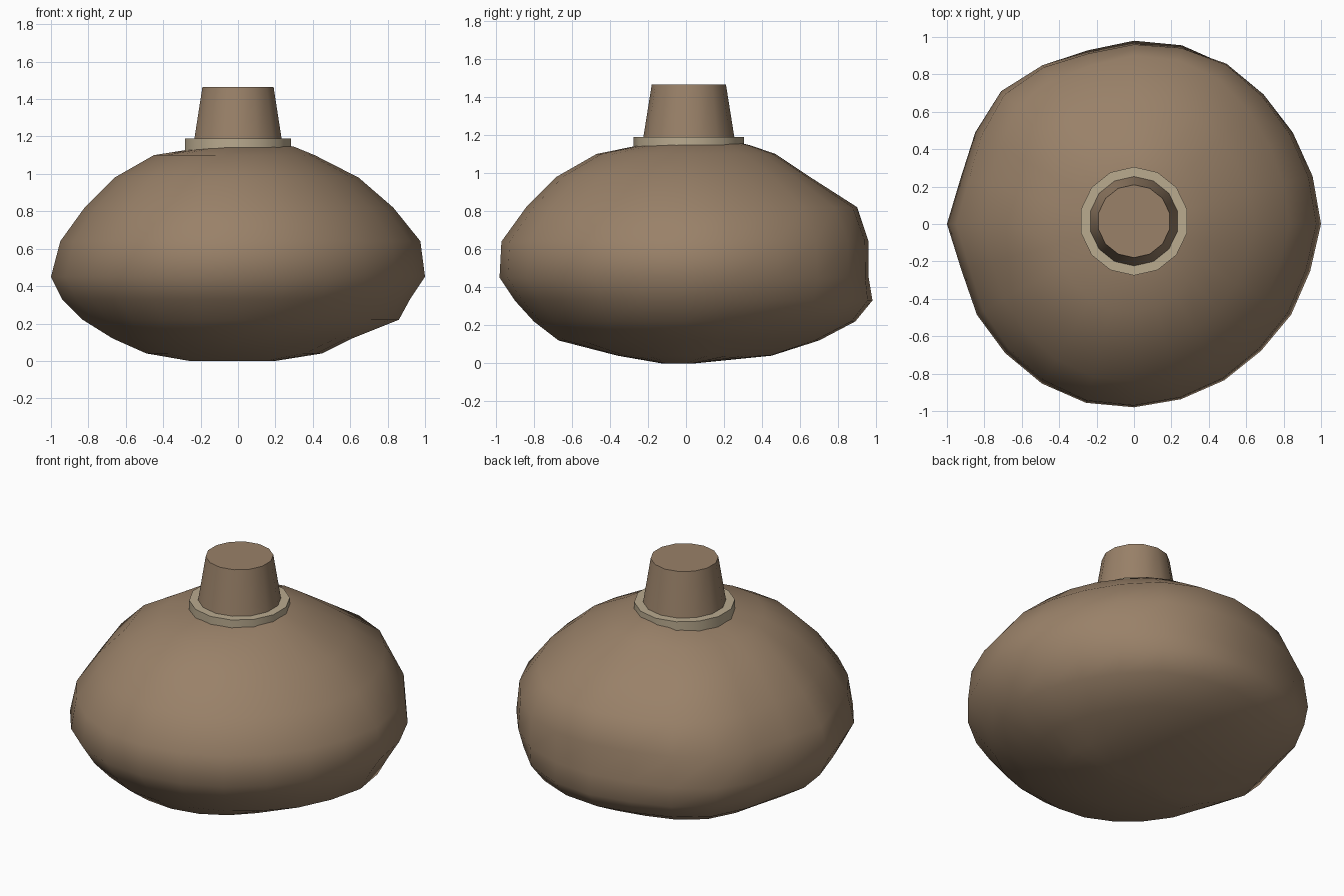
import bpy, bmesh, math

cube = bpy.data.objects.get("Cube")
if cube:
    bpy.data.objects.remove(cube, do_unlink=True)


def material(name, color):
    m = bpy.data.materials.new(name)
    m.use_nodes = True
    m.diffuse_color = (*color, 1)
    m.node_tree.nodes["Principled BSDF"].inputs["Base Color"].default_value = (*color, 1)
    return m


def loft(name, rings, mat, angle):
    """Skin a stack of closed rings, cap both ends and shade smooth."""
    bm = bmesh.new()
    loops = [[bm.verts.new(p) for p in ring] for ring in rings]
    for low, high in zip(loops, loops[1:]):
        for i in range(len(low)):
            j = (i + 1) % len(low)
            bm.faces.new((low[i], low[j], high[j], high[i]))
    bm.faces.new(loops[0])
    bm.faces.new(loops[-1])
    bmesh.ops.recalc_face_normals(bm, faces=bm.faces)
    mesh = bpy.data.meshes.new(name)
    bm.to_mesh(mesh)
    bm.free()
    mesh.materials.append(mat)
    obj = bpy.data.objects.new(name, mesh)
    bpy.context.collection.objects.link(obj)
    bpy.ops.object.select_all(action="DESELECT")
    obj.select_set(True)
    bpy.context.view_layer.objects.active = obj
    bpy.ops.object.shade_smooth_by_angle(angle=math.radians(angle))


sackcloth = material("sackcloth brown", (0.32, 0.22, 0.14))
cord = material("pale cord", (0.49, 0.405, 0.275))

# Lumpy sack: height, then reach to the right, left, front and back
PROFILE = [
    (0.0, 0.26, 0.20, 0.13, 0.05),
    (0.04, 0.49, 0.45, 0.36, 0.45),
    (0.12, 0.67, 0.61, 0.67, 0.70),
    (0.22, 0.83, 0.86, 0.80, 0.89),
    (0.33, 0.94, 0.92, 0.90, 0.98),
    (0.45, 1.00, 1.00, 0.98, 0.96),
    (0.64, 0.95, 0.975, 0.97, 0.96),
    (0.82, 0.82, 0.83, 0.84, 0.90),
    (0.98, 0.66, 0.645, 0.68, 0.65),
    (1.10, 0.45, 0.41, 0.47, 0.47),
    (1.145, 0.17, 0.30, 0.25, 0.34),
    (1.165, 0.06, 0.20, 0.08, 0.26),
]
# Outline of the widest part, every 15 degrees from the left side
OUTLINE = [1, 0.99, 0.985, 0.99, 1.005, 0.995, 0.98, 0.965,
           0.995, 1.015, 0.985, 0.96, 1, 0.955, 0.97, 0.975,
           0.985, 0.99, 0.98, 0.97, 0.965, 0.96, 0.97, 0.975]


def sack_ring(z, right, left, front, back):
    ring = []
    for i, bulge in enumerate(OUTLINE):
        a = math.tau * i / len(OUTLINE)
        c, s = math.cos(a), math.sin(a)
        ex, ey = (left if c > 0 else right), (back if s > 0 else front) / 0.98
        r = bulge / math.hypot(c / ex, s / ey)
        ring.append((c * r, s * r, z))
    return ring


loft("sack_body", [sack_ring(*row) for row in PROFILE], sackcloth, 180)


def round_ring(r, z):
    angles = [math.pi / 2 + math.tau * i / 14 for i in range(14)]
    return [(r * math.cos(a), r * math.sin(a) + 0.015, z) for a in angles]


# Tie around the mouth, and the gathered neck above it
loft("neck_tie", [round_ring(0.29, 1.125), round_ring(0.29, 1.19)], cord, 40)
loft("sack_neck", [round_ring(0.25, 1.12), round_ring(0.195, 1.465)], sackcloth, 40)
